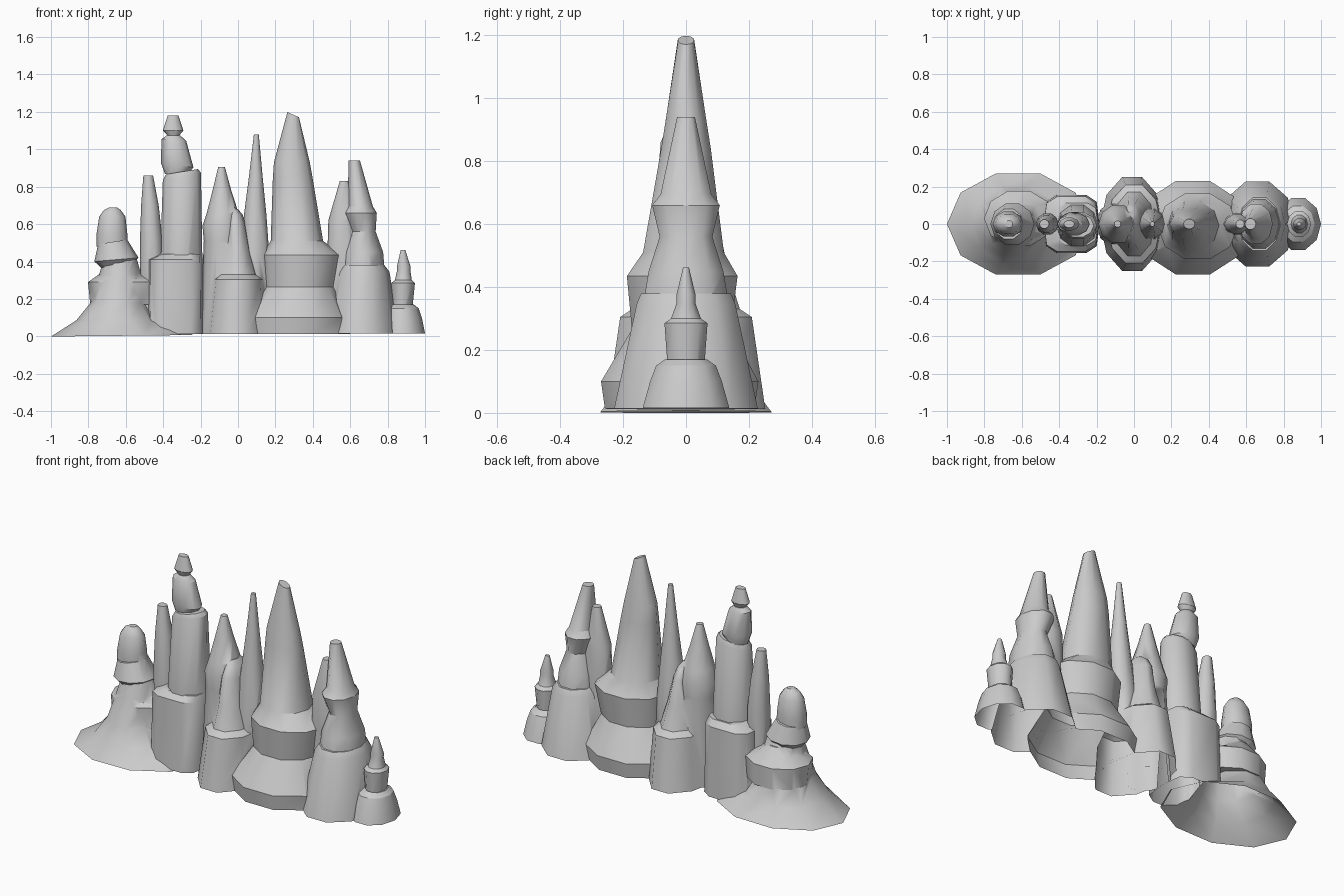
import bpy, bmesh, math

SIDES = 10
parts = []


def power(v, p):
    return math.copysign(abs(v) ** p, v)


def spire(name, rings, y=0.0, square=1.0):
    """Loft closed ten-sided rings (z, centre x, x radius, y radius, lift on +x side, y shift)."""
    verts, faces = [], []
    for k, (z, cx, rx, ry, *more) in enumerate(rings):
        lift, dy = (more + [0.0, 0.0])[:2]
        if k == 0:
            z += 0.0003 * len(parts)    # keeps the bases from being coplanar
        for i in range(SIDES):
            a = 2 * math.pi * i / SIDES
            c, s = power(math.cos(a), square), power(math.sin(a), square)
            verts.append((cx + rx * c, y + dy + ry * s, z + lift * c))
    for r in range(len(rings) - 1):
        for i in range(SIDES):
            j, b = (i + 1) % SIDES, r * SIDES
            faces.append((b + i, b + j, b + SIDES + j, b + SIDES + i))
    faces.append(tuple(range(len(verts) - SIDES, len(verts))))
    faces.append(tuple(reversed(range(SIDES))))
    me = bpy.data.meshes.new(name)
    me.from_pydata(verts, [], faces)
    ob = bpy.data.objects.new(name, me)
    bpy.context.collection.objects.link(ob)
    parts.append(ob)


# Left mound with its collar, neck bulge and rounded head
spire("left_mound", [
    (0.003, -0.62, 0.38, 0.285, 0.004), (0.085, -0.645, 0.22, 0.22),
    (0.18, -0.64, 0.148, 0.175), (0.33, -0.63, 0.112, 0.12), (0.43, -0.63, 0.085, 0.085)])
spire("mound_collar", [
    (0.17, -0.615, 0.175, 0.155), (0.29, -0.615, 0.187, 0.155), (0.33, -0.625, 0.12, 0.12),
    (0.38, -0.63, 0.06, 0.08)], y=0.03)
spire("mound_bulge", [
    (0.38, -0.64, 0.085, 0.085, 0.02), (0.41, -0.65, 0.118, 0.115, 0.01),
    (0.505, -0.67, 0.078, 0.085, 0.012)])
spire("mound_head", [
    (0.48, -0.672, 0.084, 0.07), (0.55, -0.674, 0.082, 0.07), (0.64, -0.672, 0.07, 0.055),
    (0.675, -0.672, 0.045, 0.036), (0.69, -0.668, 0.02, 0.02)])

# Thin spire beside the mound
spire("left_thin_spire", [
    (0.01, -0.46, 0.06, 0.06), (0.52, -0.464, 0.06, 0.06), (0.70, -0.471, 0.047, 0.047),
    (0.86, -0.48, 0.026, 0.024)])

# Stacked tower: squarish foot, shaft, block and cap
spire("stacked_tower_foot", [
    (0.01, -0.335, 0.152, 0.16), (0.41, -0.335, 0.148, 0.15), (0.44, -0.305, 0.112, 0.115)],
    square=0.55)
spire("stacked_tower_shaft", [
    (0.02, -0.305, 0.112, 0.115), (0.44, -0.303, 0.112, 0.115),
    (0.855, -0.30, 0.102, 0.076, 0.02), (0.88, -0.30, 0.085, 0.065, 0.014)], y=-0.008)
spire("stacked_tower_block", [
    (0.865, -0.33, 0.06, 0.05), (0.915, -0.325, 0.087, 0.064, -0.012),
    (1.05, -0.343, 0.066, 0.046, -0.005), (1.075, -0.345, 0.035, 0.03)])
spire("stacked_tower_cap", [
    (1.07, -0.345, 0.03, 0.026), (1.10, -0.347, 0.055, 0.036), (1.18, -0.347, 0.029, 0.02)])

# Middle spire and the broad footing that projects front and back
spire("middle_spire", [
    (0.01, -0.085, 0.117, 0.13), (0.51, -0.085, 0.098, 0.10), (0.59, -0.085, 0.105, 0.105),
    (0.66, -0.082, 0.085, 0.085), (0.78, -0.086, 0.05, 0.05), (0.905, -0.088, 0.018, 0.018)])
spire("middle_footing", [
    (0.01, -0.01, 0.17, 0.265), (0.305, 0.0, 0.145, 0.22), (0.33, 0.0, 0.11, 0.18),
    (0.45, -0.005, 0.08, 0.14), (0.60, -0.012, 0.055, 0.11), (0.65, -0.015, 0.04, 0.08),
    (0.68, -0.02, 0.02, 0.04)])

# Needle spire
spire("needle_spire", [
    (0.01, 0.09, 0.09, 0.09), (0.45, 0.088, 0.078, 0.08), (0.65, 0.092, 0.06, 0.055),
    (0.85, 0.095, 0.037, 0.034), (1.08, 0.098, 0.013, 0.013)])

# Large flared tower
spire("large_tower", [
    (0.01, 0.315, 0.285, 0.25, 0, -0.02), (0.10, 0.315, 0.295, 0.263, 0, -0.02),
    (0.265, 0.33, 0.19, 0.165, 0, -0.015), (0.435, 0.34, 0.215, 0.185, 0, -0.012),
    (0.51, 0.315, 0.14, 0.135, 0, -0.008), (0.84, 0.293, 0.107, 0.083),
    (0.93, 0.288, 0.096, 0.068), (1.185, 0.295, 0.031, 0.027, -0.014)])

# Thin spire behind the right tower
spire("right_thin_spire", [
    (0.01, 0.56, 0.083, 0.06), (0.45, 0.56, 0.082, 0.06), (0.62, 0.56, 0.077, 0.055),
    (0.83, 0.567, 0.023, 0.023)])

# Tiered right tower
spire("right_tower", [
    (0.01, 0.66, 0.2, 0.24), (0.345, 0.67, 0.14, 0.165), (0.38, 0.67, 0.113, 0.15)])
spire("right_tower_waist", [
    (0.36, 0.67, 0.113, 0.14), (0.45, 0.67, 0.106, 0.125), (0.56, 0.67, 0.066, 0.088),
    (0.66, 0.652, 0.09, 0.113), (0.695, 0.653, 0.068, 0.085), (0.94, 0.622, 0.03, 0.03)])

# Small turret at the right end
spire("small_turret_base", [
    (0.01, 0.878, 0.122, 0.145), (0.10, 0.876, 0.107, 0.12), (0.15, 0.876, 0.09, 0.1),
    (0.17, 0.88, 0.06, 0.07)])
spire("small_turret", [
    (0.15, 0.88, 0.053, 0.062), (0.285, 0.882, 0.064, 0.072), (0.30, 0.884, 0.045, 0.05),
    (0.35, 0.886, 0.036, 0.031), (0.375, 0.886, 0.036, 0.032), (0.462, 0.882, 0.012, 0.01)])

# Merge everything into one outer shell
shell = parts[0]
for p in parts[1:]:
    mod = shell.modifiers.new("join", "BOOLEAN")
    mod.operation, mod.solver, mod.object = "UNION", "EXACT", p
bpy.context.view_layer.update()
merged = bpy.data.meshes.new_from_object(shell.evaluated_get(bpy.context.evaluated_depsgraph_get()))
for p in parts[1:]:
    bpy.data.objects.remove(p)
shell.modifiers.clear()
shell.data = merged
shell.name = merged.name = "rock_spires"

# Open the underside; crease the rings and joints but keep the walls round
bm = bmesh.new()
bm.from_mesh(merged)
base = [f for f in bm.faces if f.normal.z < -0.5 and f.calc_center_median().z < 0.03]
bmesh.ops.delete(bm, geom=base, context="FACES")
for f in bm.faces:
    f.smooth = True
for e in bm.edges:
    d = e.verts[1].co - e.verts[0].co
    flat = d.length > 0 and abs(d.z) / d.length < 0.3
    e.smooth = e.calc_face_angle(0) < math.radians(28 if flat else 55)
bm.to_mesh(merged)
bm.free()
